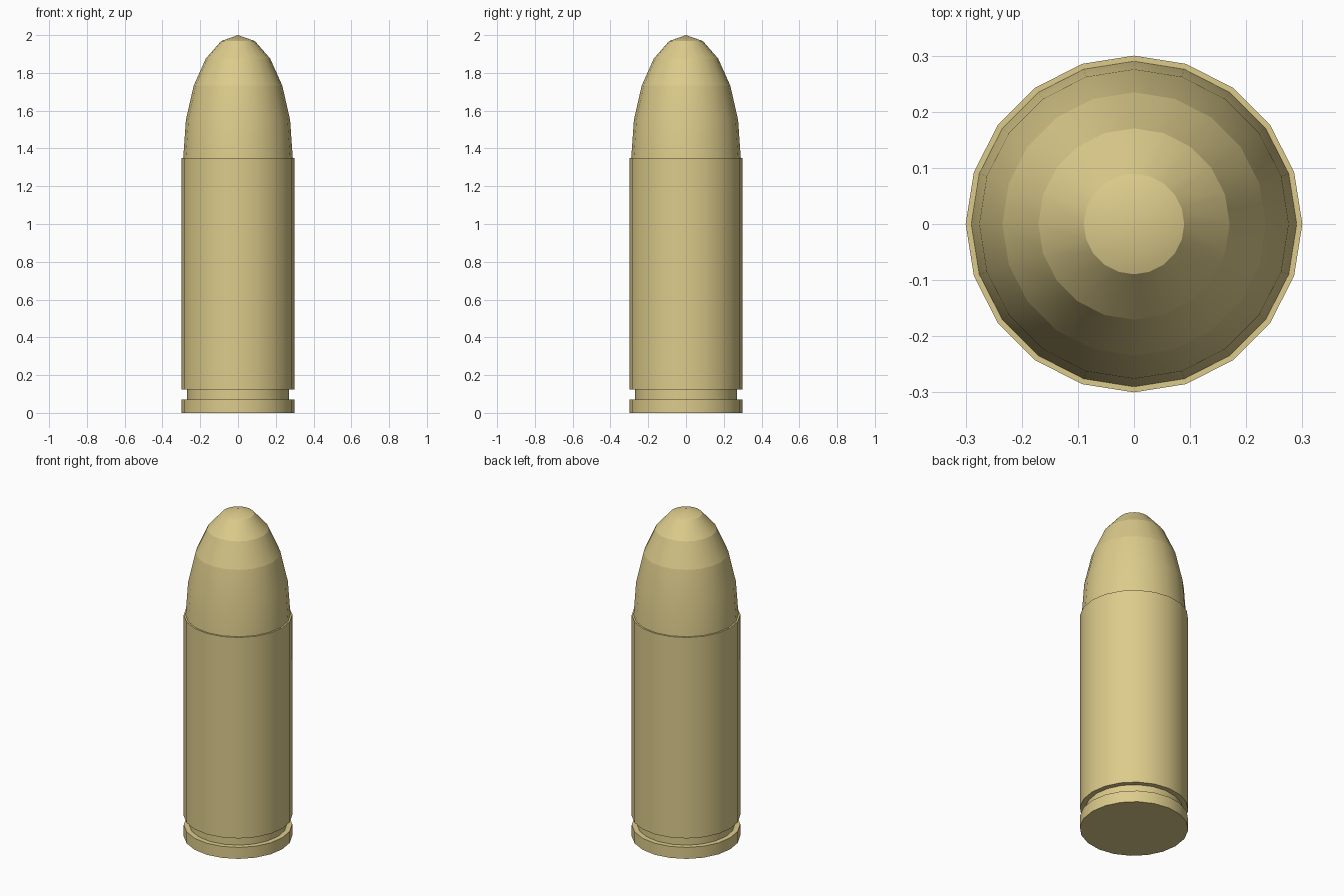
import bpy, bmesh, math

if "Cube" in bpy.data.objects:
    bpy.data.objects.remove(bpy.data.objects["Cube"])

SIDES = 20
brass = bpy.data.materials.new("brass")
brass.diffuse_color = (0.72, 0.60, 0.26, 1)
brass.use_nodes = True
brass.node_tree.nodes["Principled BSDF"].inputs["Base Color"].default_value = brass.diffuse_color


def lathe(name, profile, sharp_rings):
    """Spin (radius, z) points about z; radius 0 makes a pole."""
    bm = bmesh.new()
    rings = []
    for r, z in profile:
        if r == 0:
            rings.append([bm.verts.new((0, 0, z))] * SIDES)
        else:
            rings.append([bm.verts.new((r * math.cos(2 * math.pi * k / SIDES),
                                        r * math.sin(2 * math.pi * k / SIDES), z))
                          for k in range(SIDES)])
    for a, b in zip(rings, rings[1:]):
        for k in range(SIDES):
            n = (k + 1) % SIDES
            face = bm.faces.new(list(dict.fromkeys([a[k], a[n], b[n], b[k]])))
            face.smooth = True
    # smooth around the axis, crisp on the chosen rings
    for i in sharp_rings:
        if profile[i][0] > 0:
            for k in range(SIDES):
                edge = bm.edges.get((rings[i][k], rings[i][(k + 1) % SIDES]))
                edge.smooth = False
    bmesh.ops.recalc_face_normals(bm, faces=bm.faces)
    mesh = bpy.data.meshes.new(name)
    bm.to_mesh(mesh)
    bm.free()
    mesh.materials.append(brass)
    obj = bpy.data.objects.new(name, mesh)
    bpy.context.collection.objects.link(obj)
    return obj


# straight case with rim and extractor groove, closed at the base
case = [(0, 0), (0.3, 0), (0.3, 0.07), (0.27, 0.07), (0.27, 0.125),
        (0.3, 0.125), (0.3, 1.35), (0.29, 1.35)]
lathe("casing", case, range(len(case)))

# stretched half-sphere tip
tip = [(0.29 * math.cos(math.radians(18 * i)),
        1.35 + 0.65 * math.sin(math.radians(18 * i))) for i in range(5)] + [(0, 2.0)]
lathe("tip", tip, (0, 2, 3, 4))
